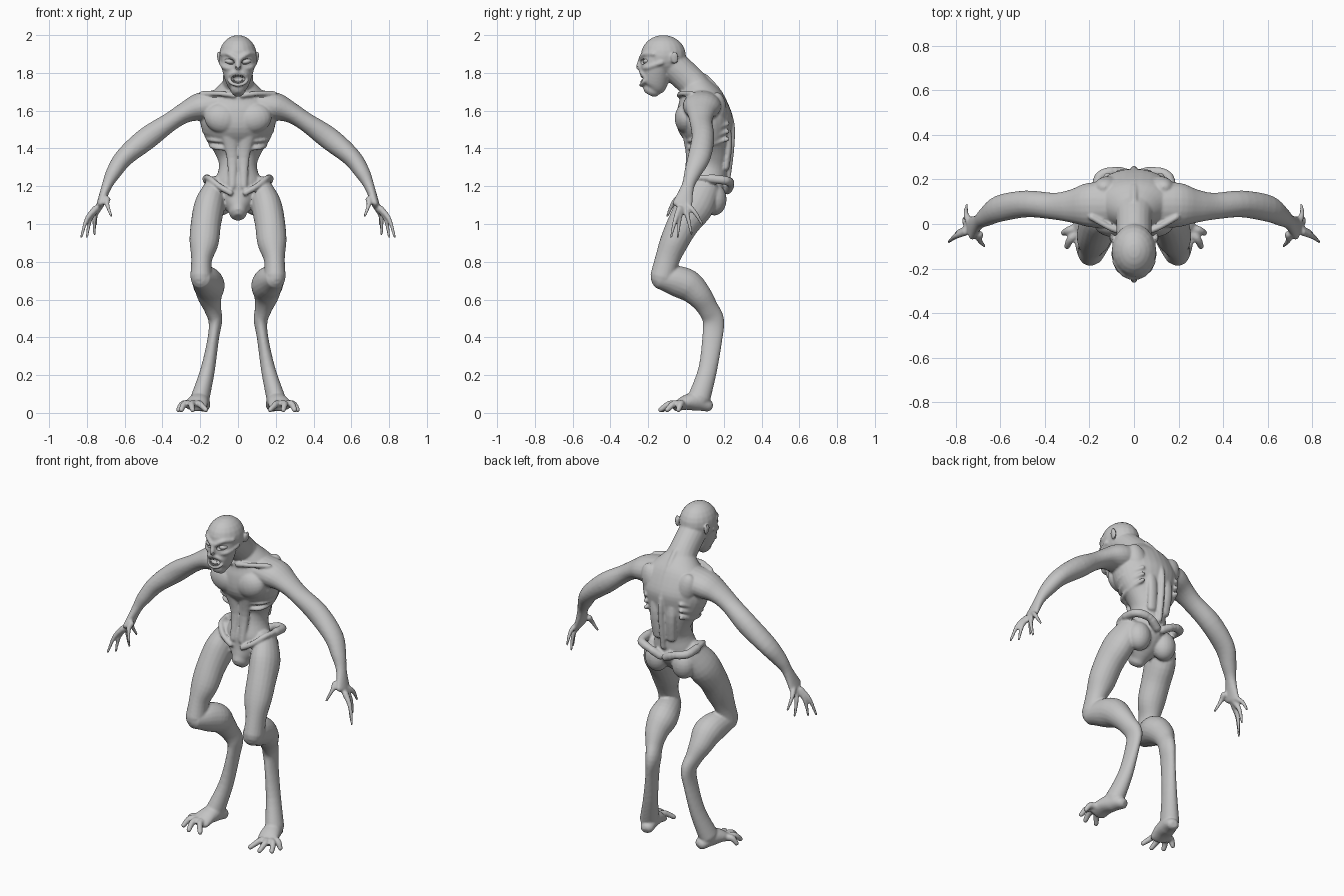
import bpy, bmesh, math
from mathutils import Vector, Matrix

if "Cube" in bpy.data.objects:
    bpy.data.objects.remove(bpy.data.objects["Cube"])

skin = bpy.data.materials.new("pale grey skin")
skin.use_nodes = True
skin.diffuse_color = (.55, .55, .55, 1)
skin.node_tree.nodes["Principled BSDF"].inputs["Base Color"].default_value = skin.diffuse_color

X, Y, Z = Matrix.Identity(3)


def spline(points, i, t):
    """Smooth value between points i and i + 1."""
    last = len(points) - 1
    before, start = points[max(0, i - 1)], points[i]
    end, after = points[i + 1], points[min(last, i + 2)]
    result = []
    for o, p, q, r in zip(before, start, end, after):
        leave, arrive = (q - o) / 2, (r - p) / 2
        result.append(p + t * leave + t * t * (3 * (q - p) - 2 * leave - arrive)
                      + t ** 3 * (2 * (p - q) + leave + arrive))
    return result


def tube(bm, points, axis=X, side=1, steps=4, sides=20):
    """Rounded loft through rings (x, y, z, half width along axis, half depth)."""
    path = [spline(points, i, k / steps) for i in range(len(points) - 1) for k in range(steps)]
    path.append(list(points[-1]))
    centres = [Vector(p[:3]) for p in path]
    rings = []
    for i, (centre, p) in enumerate(zip(centres, path)):
        ahead = centres[min(i + 1, len(path) - 1)]
        behind = centres[max(i - 1, 0)]
        rings.append((centre, (ahead - behind).normalized(), p[3], p[4]))
    # Round off both ends
    for end, sign in ((0, -1), (-1, 1)):
        centre, along, wide, deep = rings[end]
        for angle in (math.pi / 6, math.pi / 3):
            shrink = math.cos(angle)
            push = along * sign * min(wide, deep) * math.sin(angle)
            cap = (centre + push, along, wide * shrink, deep * shrink)
            rings.insert(0 if sign < 0 else len(rings), cap)
    loops = []
    for centre, along, wide, deep in rings:
        across = (axis - along * axis.dot(along)).normalized()
        out = along.cross(across)
        loop = []
        for k in range(sides):
            angle = math.tau * k / sides
            spot = centre + across * wide * math.cos(angle) + out * deep * math.sin(angle)
            loop.append(bm.verts.new((spot.x * side, spot.y, spot.z)))
        loops.append(loop)
    for lower, upper in zip(loops, loops[1:]):
        for k in range(sides):
            n = (k + 1) % sides
            bm.faces.new((lower[k], lower[n], upper[n], upper[k]))
    bm.faces.new(loops[0])
    bm.faces.new(loops[-1])


def ridge(bm, radius, points, side=1):
    """Round cord of constant thickness, for bones, lips and tendons."""
    tube(bm, [(*p, radius, radius) for p in points], X + Z / 3, side, sides=12)


def digit(bm, root, tip, thick, thin, side):
    """Finger or toe with an arched middle joint."""
    root, tip = Vector(root), Vector(tip)
    knuckle = root.lerp(tip, .25)
    joint = root.lerp(tip, .6) + Z * thick * .8 + X * thick * .6
    middle = (thick + thin) / 2
    tube(bm, [(*knuckle, thick, thick), (*joint, middle, middle), (*tip, thin, thin)],
         Y, side, sides=12)


def ball(bm, centre, size, roll=0, side=1):
    """Ellipsoid, rolled about the front-back axis."""
    x, y, z = centre
    place = Matrix.Translation((x * side, y, z)) @ Matrix.Rotation(roll * side, 4, 'Y')
    bmesh.ops.create_uvsphere(bm, u_segments=20, v_segments=12, radius=1,
                              matrix=place @ Matrix.Diagonal((*size, 1)))


def finish(bm, name):
    bmesh.ops.recalc_face_normals(bm, faces=bm.faces)
    mesh = bpy.data.meshes.new(name)
    bm.to_mesh(mesh)
    bm.free()
    mesh.materials.append(skin)
    mesh.shade_smooth()
    ob = bpy.data.objects.new(name, mesh)
    bpy.context.scene.collection.objects.link(ob)
    return ob


bm = bmesh.new()

# Torso from crotch to collar: height, depth position, half width, half depth
torso = [(1.07, .03, .05, .06), (1.13, .07, .1, .09), (1.2, .1, .13, .11), (1.3, .12, .1, .1),
         (1.37, .13, .12, .1), (1.45, .12, .17, .12), (1.54, .1, .2, .15),
         (1.64, .08, .19, .13), (1.7, .06, .13, .1), (1.75, .04, .08, .07)]
tube(bm, [(0, y, z, wide, deep) for z, y, wide, deep in torso], sides=32)

# Neck, skull, then face and jaw
tube(bm, [(0, .07, 1.7, .1, .08), (0, .02, 1.76, .08, .08), (0, -.09, 1.86, .08, .08)])
ball(bm, (0, -.12, 1.89), (.1, .12, .11))
tube(bm, [(0, -.155, 1.89, .09, .08), (0, -.16, 1.82, .085, .08),
          (0, -.17, 1.74, .06, .07), (0, -.18, 1.715, .04, .05)], sides=28)

# Nose bridge and spine
ridge(bm, .015, [(0, -.225, 1.89), (0, -.245, 1.85), (0, -.25, 1.83)])
ridge(bm, .016, [(0, .1, 1.78), (0, .18, 1.69), (0, .24, 1.54), (0, .24, 1.4), (0, .22, 1.24)])

for s in (1, -1):
    # Brow, cheekbone, ear and lips
    ridge(bm, .013, [(.01, -.24, 1.875), (.05, -.22, 1.9), (.085, -.17, 1.9)], s)
    ridge(bm, .014, [(.035, -.22, 1.825), (.07, -.2, 1.83), (.09, -.13, 1.855)], s)
    ball(bm, (.1, -.06, 1.88), (.01, .02, .035), .15, s)
    mouth = [math.pi * k / 6 for k in range(7)]
    ridge(bm, .009, [(.05 * math.sin(a), -.21 - .03 * abs(math.cos(a)), 1.77 + .035 * math.cos(a))
                     for a in mouth], s)

    # Chest muscle, collar bone, shoulder blade
    ball(bm, (.085, 0, 1.56), (.095, .06, .08), -.25, s)
    ridge(bm, .014, [(.02, -.035, 1.68), (.09, -.025, 1.69), (.19, .03, 1.69)], s)
    ball(bm, (.115, .165, 1.6), (.06, .05, .1), .3, s)

    # Abdomen and back muscles
    tube(bm, [(.05, 0, 1.48, .04, .02), (.03, .02, 1.35, .03, .02), (.03, 0, 1.2, .02, .02)], X, s)
    tube(bm, [(.05, .18, 1.6, .03, .03), (.055, .225, 1.45, .03, .02),
              (.045, .21, 1.3, .03, .02)], X, s)

    # Ribs wrapping a narrowing waist
    for k in range(3):
        drop, waist = k * .04, 1 - k * .1
        ridge(bm, .012, [(.06, k * .01, 1.48 - drop), (.15 * waist, .04, 1.485 - drop),
                         (.18 * waist, .12, 1.5 - drop), (.12, .22, 1.53 - drop)], s)

    # Flaring hip crest, groin ridge and buttock
    ridge(bm, .016, [(.04, -.015, 1.165), (.1, 0, 1.2), (.15, .05, 1.24), (.17, .13, 1.245)], s)
    ridge(bm, .024, [(.165, .13, 1.24), (.155, .21, 1.23), (.085, .235, 1.215), (.02, .22, 1.18)], s)
    ball(bm, (.09, .15, 1.13), (.07, .065, .085), 0, s)

    # Arm, shoulder to palm
    tube(bm, [(.1, .085, 1.63, .1, .08), (.2, .085, 1.62, .1, .075), (.28, .08, 1.59, .075, .055),
              (.36, .08, 1.54, .06, .05), (.48, .09, 1.455, .06, .06), (.6, .07, 1.355, .06, .05),
              (.66, .035, 1.27, .045, .04), (.695, .01, 1.2, .034, .027),
              (.73, -.02, 1.1, .055, .02)], Y, s)

    # Thumb and four clawed fingers
    digit(bm, (.7, -.03, 1.16), (.67, -.1, 1.04), .018, .007, s)
    for tip in ((.83, -.08, .93), (.8, -.045, .93), (.76, .03, .945), (.75, .085, 1)):
        digit(bm, (.73, -.02, 1.13), tip, .018, .007, s)

    # Thigh and knee
    tube(bm, [(.12, .1, 1.19, .06, .08), (.15, .05, 1.1, .08, .1), (.17, -.015, 1, .08, .085),
              (.18, -.065, .9, .077, .075), (.193, -.1, .81, .055, .065),
              (.196, -.125, .72, .057, .065)], X, s)

    # Lower leg sweeping back to the hock, then down to the foot
    tube(bm, [(.19, -.125, .71, .06, .06), (.17, -.06, .7, .075, .08), (.153, .01, .675, .083, .083),
              (.15, .07, .62, .066, .068), (.135, .115, .555, .046, .056),
              (.12, .145, .49, .037, .057), (.13, .14, .4, .03, .054), (.16, .115, .23, .038, .05),
              (.2, .07, .08, .05, .06)], X, s)

    # Foot and splayed toes
    tube(bm, [(.185, .11, .04, .04, .034), (.2, .06, .06, .05, .05),
              (.215, 0, .055, .058, .04), (.225, -.045, .035, .06, .026)], X, s)
    for tip in ((.315, -.04), (.3, -.1), (.24, -.135), (.17, -.125)):
        digit(bm, (.22, -.01, .05), (*tip, .016), .023, .014, s)
body = finish(bm, "body")

# Cutter for the open mouth, eye sockets and nostrils
bm = bmesh.new()
ball(bm, (0, -.235, 1.768), (.038, .04, .024))
for s in (1, -1):
    ball(bm, (.045, -.232, 1.86), (.027, .03, .015), -.25, s)
    ball(bm, (.01, -.262, 1.826), (.006, .014, .009), .3, s)
cutter = finish(bm, "face_cutter")
cutter.hide_render = True

# Fuse the skin, carve the face and bake the result
fuse = body.modifiers.new("fuse", 'REMESH')
fuse.mode = 'VOXEL'
fuse.voxel_size = .0065
relax = body.modifiers.new("relax", 'SMOOTH')
relax.factor, relax.iterations = .5, 4
carve = body.modifiers.new("carve", 'BOOLEAN')
carve.operation, carve.object, carve.solver = 'DIFFERENCE', cutter, 'EXACT'
bpy.context.view_layer.update()
baked = bpy.data.meshes.new_from_object(body.evaluated_get(bpy.context.evaluated_depsgraph_get()))
body.modifiers.clear()
body.data = baked
bpy.data.objects.remove(cutter)
baked.shade_smooth()
bpy.context.view_layer.objects.active = body
body.select_set(True)
bpy.ops.object.shade_smooth_by_angle(angle=math.radians(50))

# Eyes
for s, name in ((1, "left_eye"), (-1, "right_eye")):
    bm = bmesh.new()
    ball(bm, (.046, -.205, 1.86), (.026, .024, .015), -.25, s)
    finish(bm, name)

# Upper and lower teeth, with longer fangs
for name, z, grow in (("upper_teeth", 1.79, -1), ("lower_teeth", 1.748, 1)):
    bm = bmesh.new()
    for k in range(-3, 4):
        x, length = k * .01, .016 if abs(k) == 2 else .01
        y = 9 * x * x - .237
        tube(bm, [(x, y, z, .005, .005), (x, y, z + grow * length, .0025, .0025)], sides=8)
    finish(bm, name)
